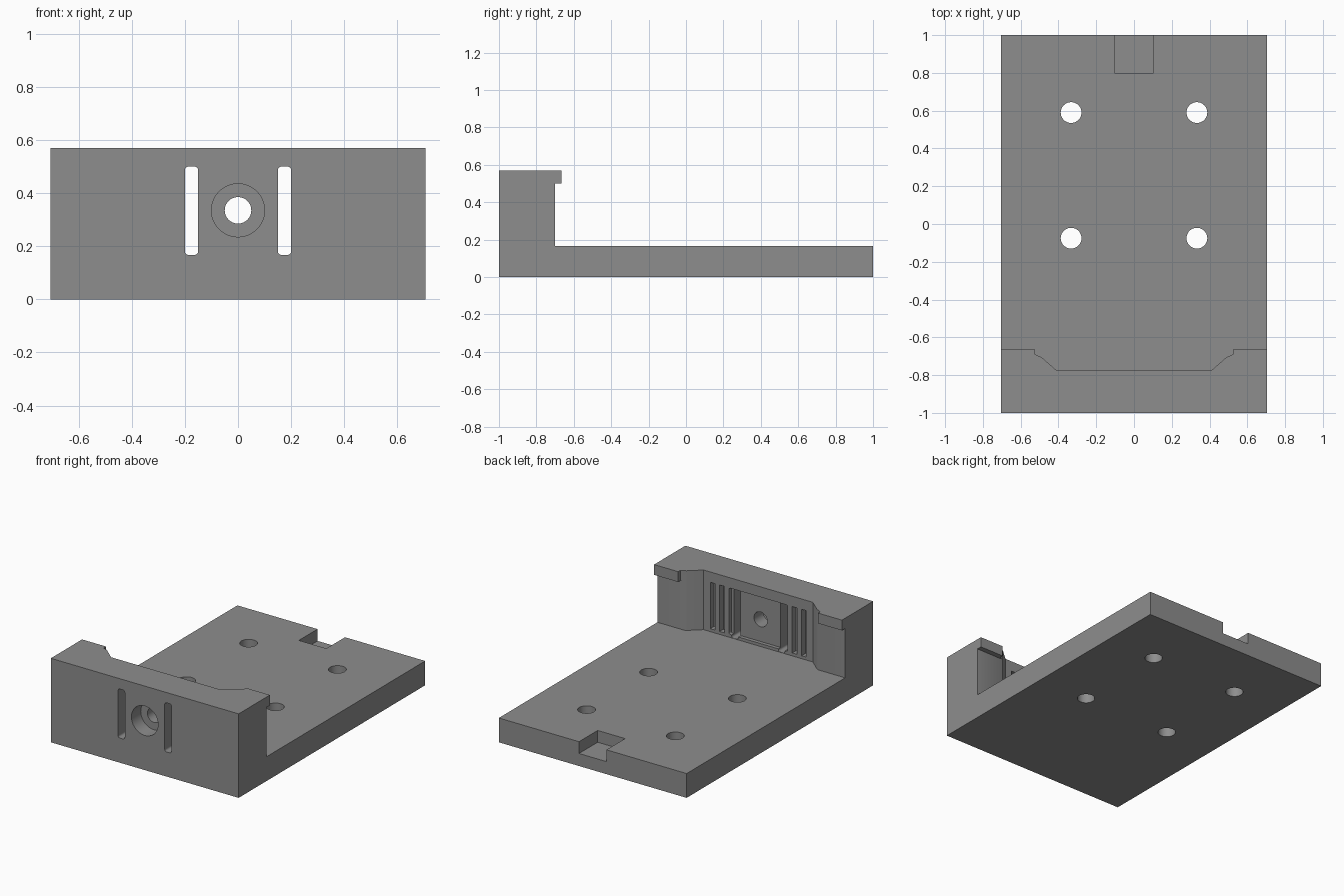
import bpy, bmesh, math
from mathutils import Vector

if "Cube" in bpy.data.objects:
    bpy.data.objects.remove(bpy.data.objects["Cube"])

gray = bpy.data.materials.new("neutral gray")
gray.diffuse_color = (0.27, 0.27, 0.27, 1)
gray.use_nodes = True
gray.node_tree.nodes["Principled BSDF"].inputs["Base Color"].default_value = gray.diffuse_color


def prism(name, pts, vec):
    """Closed solid made by extruding a planar loop of 3D points along vec."""
    bm = bmesh.new()
    face = bm.faces.new([bm.verts.new(p) for p in pts])
    ext = bmesh.ops.extrude_face_region(bm, geom=[face])["geom"]
    moved = [v for v in ext if isinstance(v, bmesh.types.BMVert)]
    bmesh.ops.translate(bm, verts=moved, vec=Vector(vec))
    bmesh.ops.recalc_face_normals(bm, faces=bm.faces)
    mesh = bpy.data.meshes.new(name)
    bm.to_mesh(mesh)
    bm.free()
    mesh.materials.append(gray)
    ob = bpy.data.objects.new(name, mesh)
    bpy.context.collection.objects.link(ob)
    return ob


def box(name, x0, x1, y0, y1, z0, z1):
    return prism(name, [(x0, y0, z0), (x1, y0, z0), (x1, y1, z0), (x0, y1, z0)],
                 (0, 0, z1 - z0))


def circle(r, n=48):
    return [(r * math.cos(2 * math.pi * i / n), r * math.sin(2 * math.pi * i / n))
            for i in range(n)]


def rounded(x0, x1, z0, z1, r, n=5):
    pts = []
    for k, (cx, cz) in enumerate([(x1 - r, z1 - r), (x0 + r, z1 - r),
                                  (x0 + r, z0 + r), (x1 - r, z0 + r)]):
        for i in range(n + 1):
            a = math.pi / 2 * (k + i / n)
            pts.append((cx + r * math.cos(a), cz + r * math.sin(a)))
    return pts


# Base plate, upright wall and overhanging lip as one side profile
W = 0.705
side = [(-1, 0), (1, 0), (1, .165), (-.7, .165), (-.7, .5), (-.665, .5),
        (-.665, .57), (-1, .57)]
bracket = prism("bracket", [(-W, y, z) for y, z in side], (2 * W, 0, 0))


def cut(cutter):
    mod = bracket.modifiers.new("cut", 'BOOLEAN')
    mod.operation = 'DIFFERENCE'
    mod.solver = 'EXACT'
    mod.object = cutter
    bpy.context.view_layer.objects.active = bracket
    bpy.ops.object.modifier_apply(modifier=mod.name)
    bpy.data.objects.remove(cutter, do_unlink=True)


# Shaped recess across the inner side of the wall
half = [(.525, -.6), (.525, -.69), (.49, -.705), (.41, -.775)]
outline = half + [(-x, y) for x, y in reversed(half)]
cut(prism("recess", [(x, y, .165) for x, y in outline], (0, 0, .5)))

# Shallow central pocket
cut(prism("pocket", [(x, -.8, z) for x, z in rounded(-.22, .22, .185, .5, .012)],
          (0, .06, 0)))

for s in (-1, 1):
    # Tall slots through the wall
    a, b = sorted((s * .15, s * .2))
    cut(prism("slot", [(x, -1.1, z) for x, z in rounded(a, b, .167, .5, .014)],
              (0, .43, 0)))
    # Narrow vertical grooves beside the pocket
    for g in (.255, .325):
        a, b = sorted((s * g, s * (g + .035)))
        cut(box("groove", a, b, -.815, -.74, .185, .5))
    # Mounting holes in the base plate
    for y in (-.075, .59):
        cut(prism("mounting_hole", [(s * .333 + u, y + v, -.1) for u, v in circle(.055)],
                  (0, 0, .4)))

# Stepped bolt hole in the wall
cut(prism("counterbore", [(u, -1.1, .335 + v) for u, v in circle(.1)], (0, .2, 0)))
cut(prism("bolt_hole", [(u, -1.1, .335 + v) for u, v in circle(.05)], (0, .4, 0)))

# Notch in the rear edge
cut(box("notch", -.103, .103, .8, 1.1, .085, .3))

# Smooth hole walls, keep machined edges sharp
bpy.ops.object.select_all(action='DESELECT')
bracket.select_set(True)
bpy.context.view_layer.objects.active = bracket
bpy.ops.object.shade_smooth_by_angle(angle=math.radians(30))
